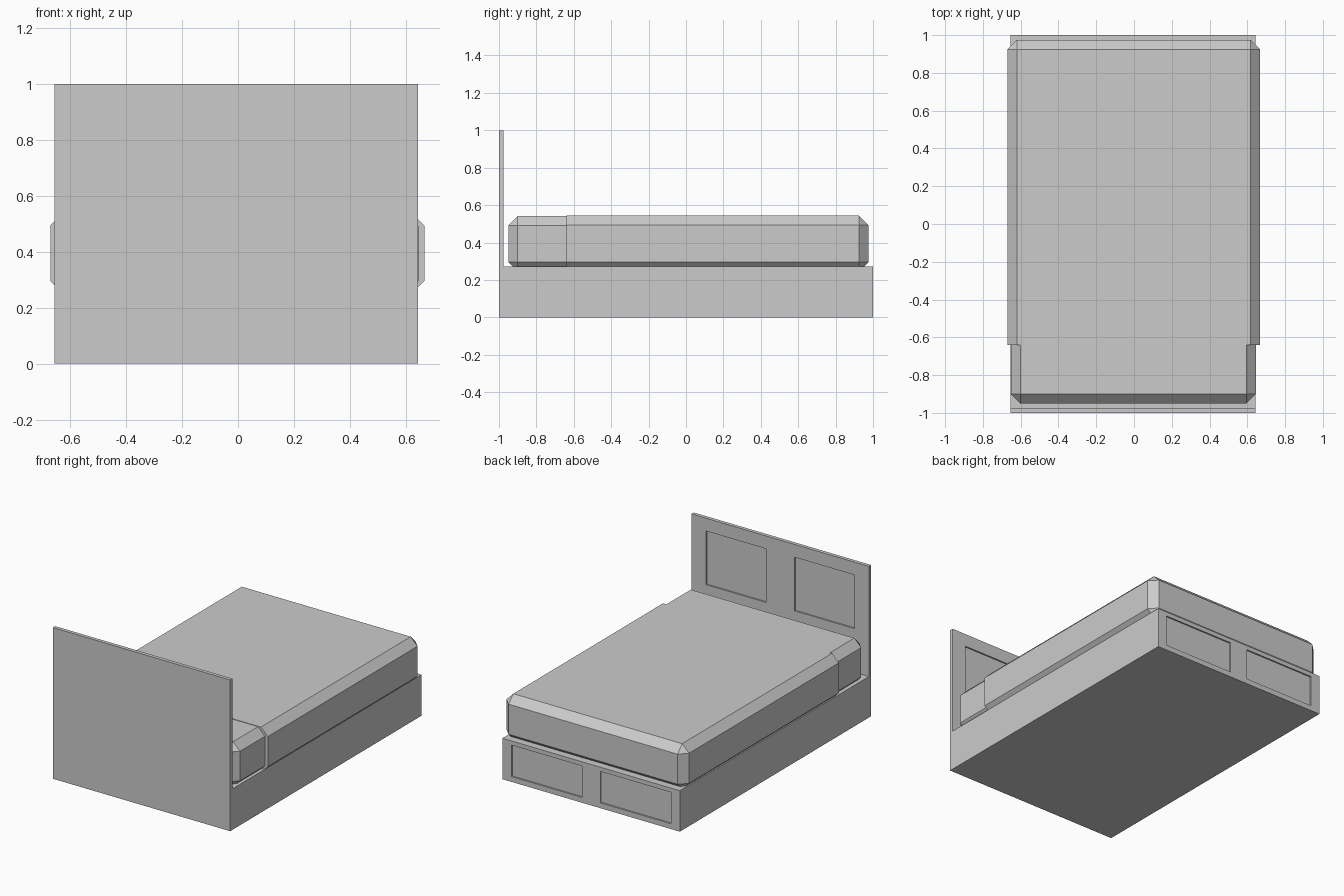
import bpy, bmesh
from mathutils import Vector

if "Cube" in bpy.data.objects:
    bpy.data.objects.remove(bpy.data.objects["Cube"])

X0, X1 = -0.655, 0.643


def finish(name, bm):
    bmesh.ops.recalc_face_normals(bm, faces=bm.faces)
    mesh = bpy.data.meshes.new(name)
    bm.to_mesh(mesh)
    bm.free()
    obj = bpy.data.objects.new(name, mesh)
    bpy.context.collection.objects.link(obj)
    return obj


def panelled_board(name, y0, y1, z1, margin, gap, pz0, pz1, depth):
    """Solid board from y0 to y1 with two recessed panels on its +y face."""
    mid = (X0 + X1) / 2
    xs = [X0, X0 + margin, mid - gap / 2, mid + gap / 2, X1 - margin, X1]
    zs = [0, pz0, pz1, z1]
    bm = bmesh.new()
    grid = [[bm.verts.new((x, y1, z)) for z in zs] for x in xs]
    panels = []
    for i in range(5):
        for k in range(3):
            f = bm.faces.new((grid[i][k], grid[i][k + 1],
                              grid[i + 1][k + 1], grid[i + 1][k]))
            if k == 1 and i in (1, 3):
                panels.append(f)
    # thickness, keeping the front grid in place
    ext = bmesh.ops.extrude_face_region(bm, geom=bm.faces[:], use_keep_orig=True)
    verts = [g for g in ext["geom"] if isinstance(g, bmesh.types.BMVert)]
    bmesh.ops.translate(bm, verts=verts, vec=(0, y0 - y1, 0))
    # recess the panels
    for f in panels:
        r = bmesh.ops.extrude_discrete_faces(bm, faces=[f])["faces"][0]
        rim = list(r.verts)
        bmesh.ops.translate(bm, verts=rim, vec=(0, -depth, 0))
    bmesh.ops.remove_doubles(bm, verts=bm.verts, dist=1e-5)
    return finish(name, bm)


def bevelled_box(name, lo, hi, bevel, cut_y=None):
    """Chamfered box, optionally cut off flat below cut_y."""
    lo, hi = Vector(lo), Vector(hi)
    bm = bmesh.new()
    bmesh.ops.create_cube(bm, size=1)
    bmesh.ops.scale(bm, verts=bm.verts, vec=hi - lo)
    bmesh.ops.translate(bm, verts=bm.verts, vec=(lo + hi) / 2)
    bmesh.ops.bevel(bm, geom=bm.edges[:], offset=bevel, segments=1,
                    profile=0.5, affect='EDGES')
    if cut_y is not None:
        bmesh.ops.bisect_plane(bm, geom=bm.verts[:] + bm.edges[:] + bm.faces[:],
                               plane_co=(0, cut_y, 0), plane_no=(0, 1, 0),
                               clear_inner=True)
        bmesh.ops.holes_fill(bm, edges=[e for e in bm.edges if e.is_boundary])
    return finish(name, bm)


# Frame: headboard and box base with footboard panels
panelled_board("headboard", -1.0, -0.976, 1.0, 0.105, 0.21, 0.56, 0.915, 0.01)
panelled_board("bed_base", -0.976, 1.0, 0.271, 0.066, 0.134, 0.035, 0.243, 0.01)

# Bedding: mattress, and the slightly larger blanket over it
bevelled_box("mattress", (-0.652, -0.95, 0.245), (0.645, 0.95, 0.541), 0.05)
bevelled_box("blanket", (-0.67, -0.95, 0.245), (0.666, 0.975, 0.544), 0.05, cut_y=-0.64)
